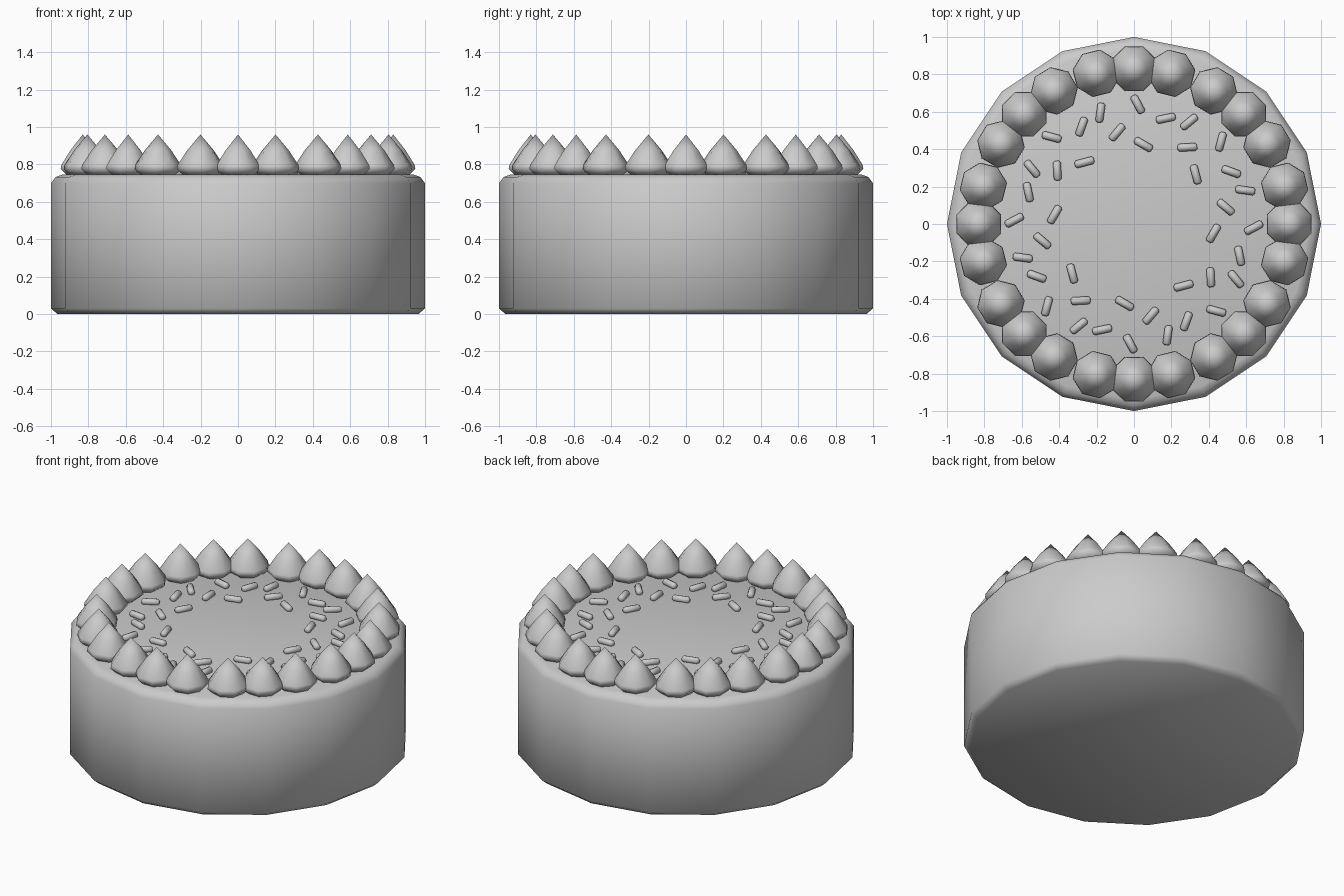
import bpy
import math
from mathutils import Matrix

cube = bpy.data.objects.get("Cube")
if cube:
    bpy.data.objects.remove(cube, do_unlink=True)

# Single plain grey
grey = bpy.data.materials.new("plain grey")
grey.use_nodes = True
GREY = (0.6, 0.6, 0.6, 1.0)
grey.diffuse_color = GREY
grey.node_tree.nodes["Principled BSDF"].inputs["Base Color"].default_value = GREY


def lathe(name, profile, sides, sharp, phase=0.0):
    """Revolve (radius, z) points about z; zero radius makes a pole."""
    verts, rings, faces = [], [], []
    for r, z in profile:
        count = sides if r > 0 else 1
        start = len(verts)
        for i in range(count):
            a = phase + math.tau * i / sides
            verts.append((r * math.cos(a), r * math.sin(a), z))
        rings.append([start + i % count for i in range(sides)])
    for low, high in zip(rings, rings[1:]):
        for i in range(sides):
            j = (i + 1) % sides
            quad = [low[i], low[j], high[j], high[i]]
            faces.append(list(dict.fromkeys(quad)))
    # Close open ends
    if profile[0][0] > 0:
        faces.append(rings[0][::-1])
    if profile[-1][0] > 0:
        faces.append(rings[-1])
    mesh = bpy.data.meshes.new(name)
    mesh.from_pydata(verts, [], faces)
    mesh.materials.append(grey)
    mesh.polygons.foreach_set("use_smooth", [True] * len(mesh.polygons))
    mesh.set_sharp_from_angle(angle=math.radians(sharp))
    return mesh


def place(name, mesh, x, y, z, turn):
    obj = bpy.data.objects.new(name, mesh)
    obj.location = (x, y, z)
    obj.rotation_euler.z = turn
    bpy.context.collection.objects.link(obj)


TOP = 0.745

# Cake body with bevelled rim and foot
body = lathe("cake_body", [(0.965, 0), (1, 0.03), (1, 0.70), (0.975, 0.733), (0.94, TOP)], 16, 50)
place("cake_body", body, 0, 0, 0, 0)

# Pointed cream dollops around the rim
dollop = lathe("cream_dollop", [(0, -0.01), (0.095, 0), (0.128, 0.03), (0.124, 0.052),
                                (0.072, 0.13), (0, 0.215)], 8, 80, math.pi / 8)
for quarter in range(4):
    for step in (0, 14, 31, 45, 59, 76):
        a = math.radians(step + 90 * quarter)
        place("cream_dollop", dollop, 0.83 * math.cos(a), 0.83 * math.sin(a), TOP, a)

# Rod-shaped sprinkles: one quarter, repeated around the centre (x, y, angle)
sprinkle = lathe("sprinkle", [(0.011, -0.053), (0.021, -0.043), (0.021, 0.043), (0.011, 0.053)], 8, 60)
sprinkle.transform(Matrix.Rotation(math.pi / 2, 4, "Y"))
scatter = [
    (0.02, 0.64, -62), (0.17, 0.565, 12), (0.295, 0.545, 40), (0.05, 0.425, -30),
    (0.285, 0.41, 3), (0.465, 0.44, 75), (0.33, 0.265, -75), (0.52, 0.28, -20),
    (0.595, 0.18, -8), (0.49, 0.09, -40),
]
for quarter in range(4):
    turn = quarter * math.pi / 2
    c, s = math.cos(turn), math.sin(turn)
    for x, y, angle in scatter:
        place("sprinkle", sprinkle, x * c - y * s, x * s + y * c, TOP + 0.012,
              turn + math.radians(angle))
